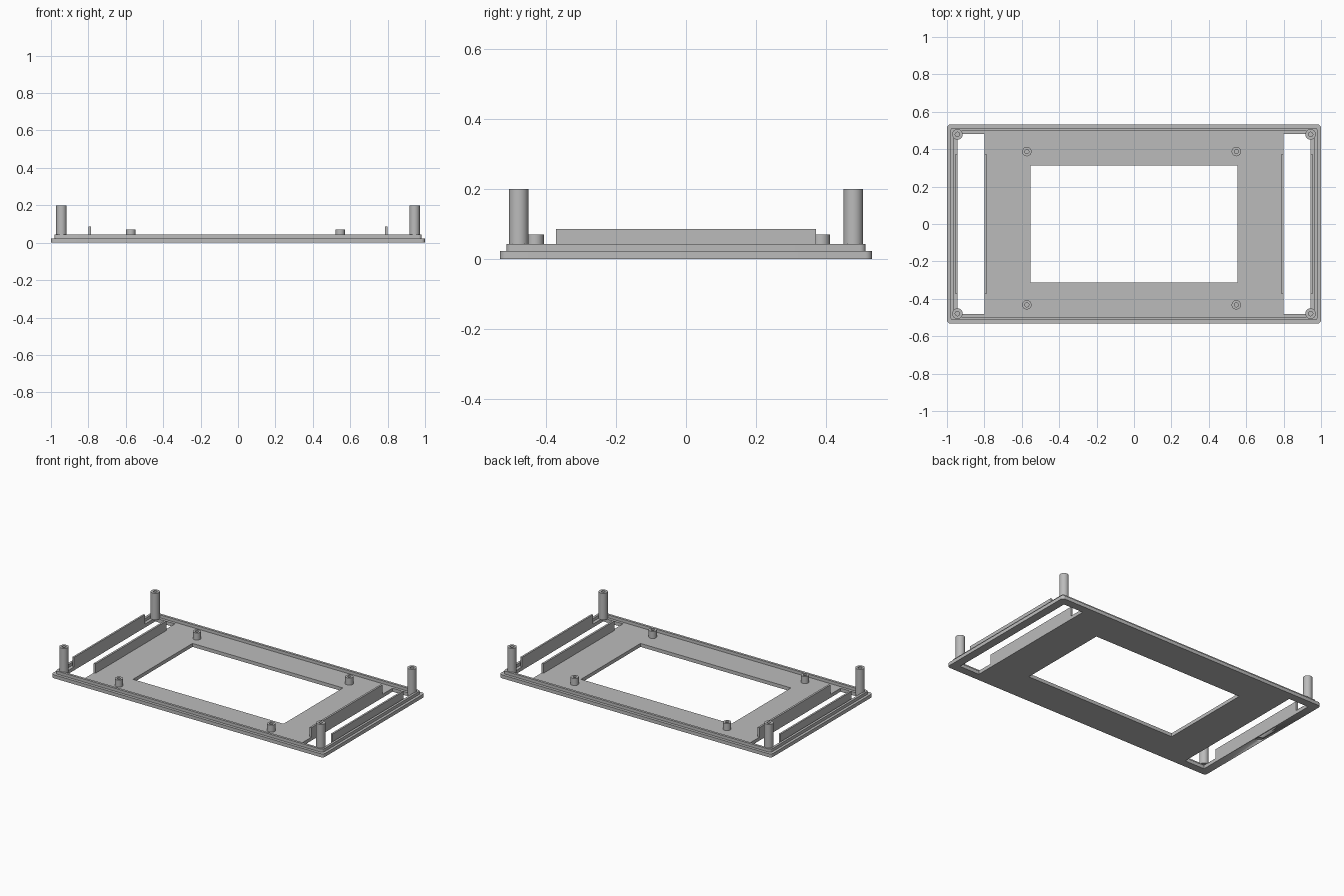
import bpy, bmesh, math

if "Cube" in bpy.data.objects:
    bpy.data.objects.remove(bpy.data.objects["Cube"])

grey = bpy.data.materials.new("light grey plastic")
grey.diffuse_color = (0.5, 0.5, 0.5, 1)
grey.use_nodes = True
grey.node_tree.nodes["Principled BSDF"].inputs["Base Color"].default_value = grey.diffuse_color


def rounded(x0, x1, y0, y1, r=0.0, n=6):
    """Outline of a rectangle with rounded corners."""
    if r == 0:
        return [(x0, y0), (x1, y0), (x1, y1), (x0, y1)]
    pts = []
    for cx, cy, a0 in ((x1 - r, y1 - r, 0), (x0 + r, y1 - r, 90),
                       (x0 + r, y0 + r, 180), (x1 - r, y0 + r, 270)):
        for i in range(n + 1):
            a = math.radians(a0 + 90 * i / n)
            pts.append((cx + r * math.cos(a), cy + r * math.sin(a)))
    return pts


def circle(x, y, r, n=32):
    return [(x + r * math.cos(2 * math.pi * i / n),
             y + r * math.sin(2 * math.pi * i / n)) for i in range(n)]


def slab(name, outlines, z0, z1):
    """Extrude a filled outline; further outlines become holes."""
    cu = bpy.data.curves.new(name, 'CURVE')
    cu.dimensions = '2D'
    cu.fill_mode = 'BOTH'
    cu.extrude = (z1 - z0) / 2
    for pts in outlines:
        sp = cu.splines.new('POLY')
        sp.points.add(len(pts) - 1)
        for p, (x, y) in zip(sp.points, pts):
            p.co = (x, y, 0, 1)
        sp.use_cyclic_u = True
    tmp = bpy.data.objects.new(name + "_outline", cu)
    bpy.context.collection.objects.link(tmp)
    deps = bpy.context.evaluated_depsgraph_get()
    me = bpy.data.meshes.new_from_object(tmp.evaluated_get(deps))
    bpy.data.objects.remove(tmp)
    bm = bmesh.new()
    bm.from_mesh(me)
    bmesh.ops.translate(bm, verts=bm.verts, vec=(0, 0, (z0 + z1) / 2))
    bmesh.ops.remove_doubles(bm, verts=bm.verts, dist=1e-5)
    bmesh.ops.recalc_face_normals(bm, faces=bm.faces)
    bm.to_mesh(me)
    bm.free()
    me.name = name
    me.materials.clear()
    me.materials.append(grey)
    ob = bpy.data.objects.new(name, me)
    bpy.context.collection.objects.link(ob)
    bpy.ops.object.select_all(action='DESELECT')
    ob.select_set(True)
    bpy.context.view_layer.objects.active = ob
    bpy.ops.object.shade_smooth_by_angle(angle=math.radians(30))
    return ob


FLOOR, LIP = 0.023, 0.043

# Face plate with the screen opening and two side openings
plate = slab("face_plate", [
    rounded(-1, 1, -0.533, 0.533, 0.02),
    rounded(-0.553, 0.553, -0.312, 0.312),
    rounded(-0.945, -0.80, -0.48, 0.48),
    rounded(0.80, 0.945, -0.48, 0.48)], 0, FLOOR)

# Small round dimple under one short edge
cutter = slab("dimple_cutter", [circle(-0.973, 0, 0.022)], -0.01, 0.01)
cutter.hide_render = True
cutter.hide_viewport = True
cut = plate.modifiers.new("dimple", 'BOOLEAN')
cut.operation = 'DIFFERENCE'
cut.object = cutter

# Raised lip stepping in from the plate edge
slab("lip", [rounded(-0.982, 0.982, -0.514, 0.514, 0.016),
             rounded(-0.966, 0.966, -0.498, 0.498, 0.008)], FLOOR, LIP)

# Upright fins on both sides of each side opening
for side, s in (("left", -1), ("right", 1)):
    for part, a, b in (("inner", 0.787, 0.80), ("outer", 0.945, 0.957)):
        x0, x1 = sorted((s * a, s * b))
        slab(f"{side}_{part}_fin", [rounded(x0, x1, -0.372, 0.372)], FLOOR, 0.086)


def post(name, x, y, r, hole, top):
    """Screw post: solid foot and a hollow upper part."""
    foot = FLOOR + 0.01
    slab(name + "_foot", [circle(x, y, r)], FLOOR, foot)
    slab(name, [circle(x, y, r), circle(x, y, hole)], foot, top)


# Tall corner posts and short screen posts
for sx in (-1, 1):
    for sy in (-1, 1):
        post("corner_post", sx * 0.944, sy * 0.479, 0.028, 0.012, 0.2)
for x in (-0.573, 0.547):
    for y in (-0.432, 0.387):
        post("screen_post", x, y, 0.025, 0.011, 0.07)
